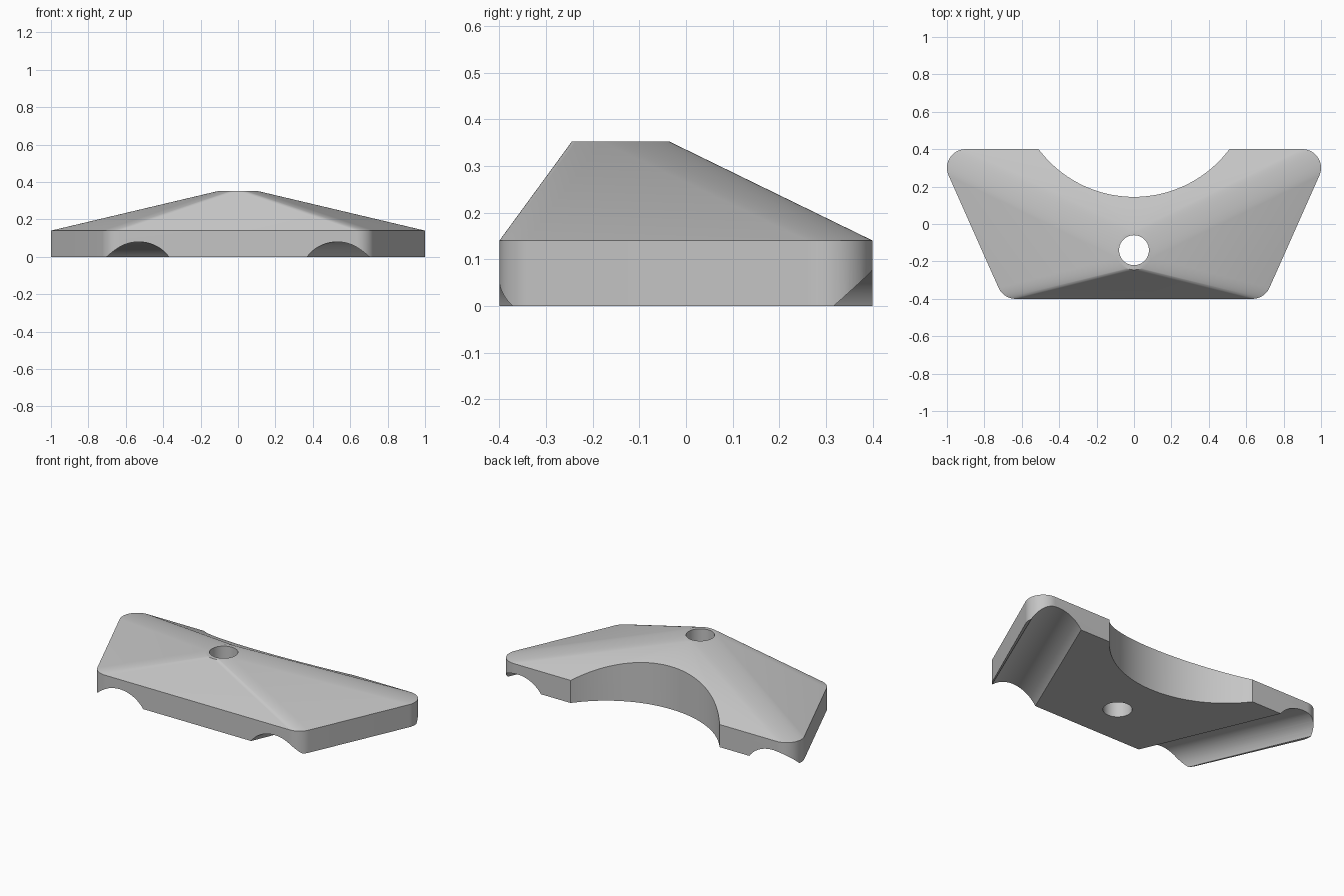
import bpy
import bmesh
from math import sin, cos, pi, atan2, radians
from mathutils import Matrix, Vector

cube = bpy.data.objects.get("Cube")
if cube:
    bpy.data.objects.remove(cube, do_unlink=True)

grey = bpy.data.materials.new("plain grey")
grey.use_nodes = True
grey.diffuse_color = (0.56, 0.56, 0.56, 1)
grey.node_tree.nodes["Principled BSDF"].inputs["Base Color"].default_value = grey.diffuse_color

HOLE_Y = -0.14


def make_object(name, bm):
    bmesh.ops.recalc_face_normals(bm, faces=bm.faces)
    mesh = bpy.data.meshes.new(name)
    bm.to_mesh(mesh)
    bm.free()
    mesh.materials.append(grey)
    obj = bpy.data.objects.new(name, mesh)
    bpy.context.collection.objects.link(obj)
    return obj


def cylinder(name, radius, length, centre, rotation=Matrix(), segments=64):
    bm = bmesh.new()
    bmesh.ops.create_cone(bm, cap_ends=True, segments=segments, radius1=radius,
                          radius2=radius, depth=length,
                          matrix=Matrix.Translation(centre) @ rotation)
    return make_object(name, bm)


def arc(cx, cy, radius, start, end, steps):
    angles = [start + (end - start) * i / steps for i in range(steps + 1)]
    return [(cx + radius * cos(a), cy + radius * sin(a)) for a in angles]


# Rounded trapezoid outline, right half mirrored to the left
slant = atan2(0.267, 0.6)
half = arc(0.633, -0.3, 0.1, -pi / 2, -slant, 16) + arc(0.9, 0.3, 0.1, -slant, pi / 2, 24)
outline = half + [(-x, y) for x, y in half]

# Body: straight wall, tapering as a hull to a small round flat top
bm = bmesh.new()
for z in (0, 0.14):
    for x, y in outline:
        bm.verts.new((x, y, z))
for x, y in arc(0, HOLE_Y, 0.105, 0, 2 * pi, 64)[:-1]:
    bm.verts.new((x, y, 0.352))
bmesh.ops.convex_hull(bm, input=bm.verts)
bmesh.ops.dissolve_limit(bm, angle_limit=radians(0.2), verts=bm.verts, edges=bm.edges)
body = make_object("clamp_body", bm)

# Cutters: centre hole, curved back recess, slanted grooves underneath
cutters = [
    cylinder("hole_cutter", 0.08, 1, (0, HOLE_Y, 0.2)),
    cylinder("recess_cutter", 0.637, 1, (0, 0.782, 0.2), segments=160),
]
for side in (-1, 1):
    direction = Vector((side * 0.43, 1, 0))
    turn = direction.to_track_quat('Z', 'Y').to_matrix().to_4x4()
    cutters.append(cylinder("groove_cutter", 0.176, 2.4, (side * 0.702, 0, -0.096), turn, 96))

bpy.context.view_layer.objects.active = body
for cutter in cutters:
    cutter.hide_render = True
    mod = body.modifiers.new("cut", 'BOOLEAN')
    mod.operation = 'DIFFERENCE'
    mod.solver = 'EXACT'
    mod.object = cutter
    bpy.ops.object.modifier_apply(modifier=mod.name)
    bpy.data.objects.remove(cutter, do_unlink=True)

# Smooth rounded areas, crisp edges
bpy.ops.object.select_all(action='DESELECT')
body.select_set(True)
bpy.ops.object.shade_smooth_by_angle(angle=radians(30))
